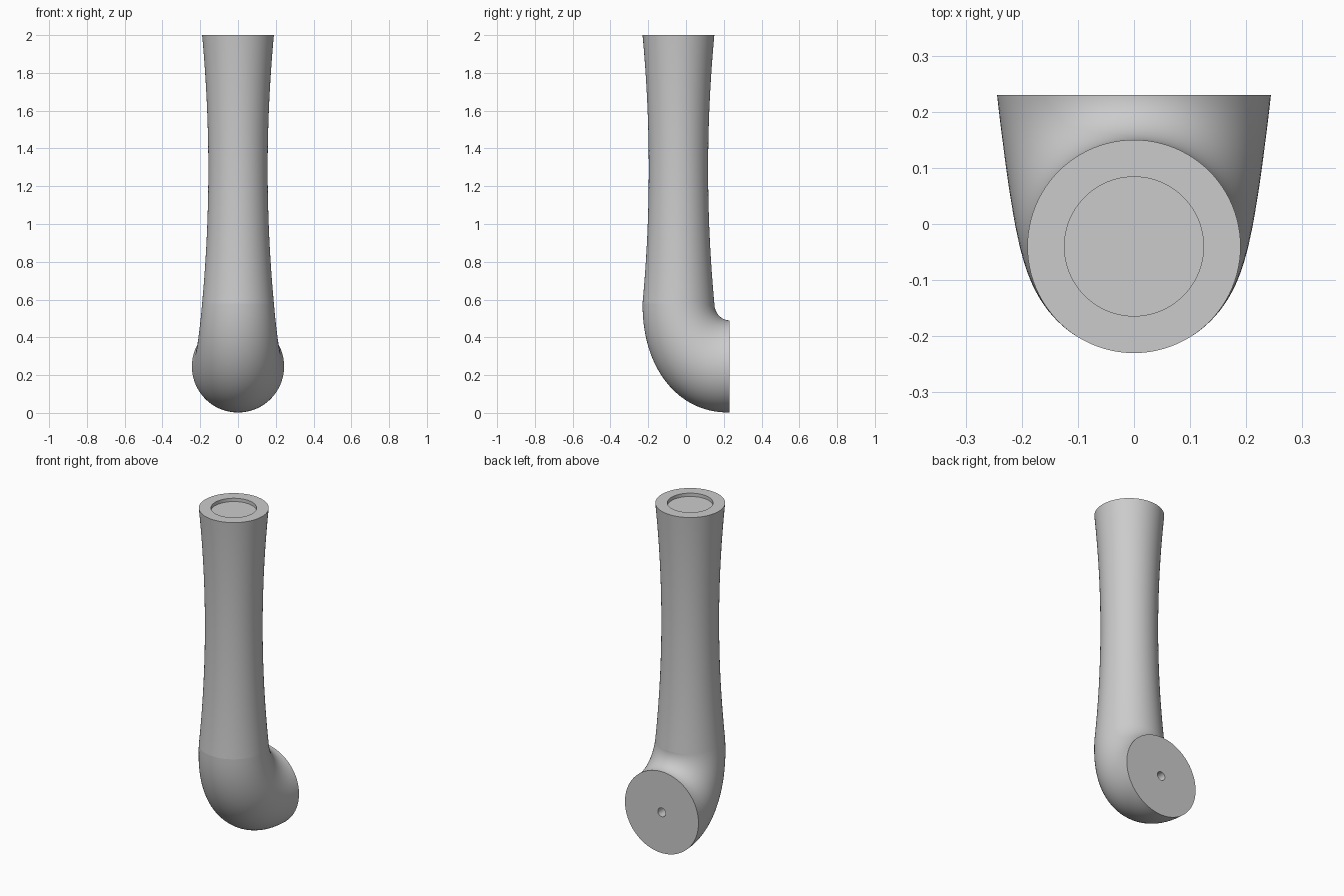
import bpy, bmesh
from math import sin, cos, pi
from mathutils import Vector

if "Cube" in bpy.data.objects:
    bpy.data.objects.remove(bpy.data.objects["Cube"])

SIDES = 96


def ring(center, u, v):
    """Closed ring of points spanned by half-axes u and v."""
    c, u, v = Vector(center), Vector(u), Vector(v)
    return [c + u * cos(2 * pi * i / SIDES) + v * sin(2 * pi * i / SIDES) for i in range(SIDES)]


def loft(name, rings):
    """Skin consecutive rings and cap both ends."""
    bm = bmesh.new()
    loops = [[bm.verts.new(p) for p in r] for r in rings]
    for a, b in zip(loops, loops[1:]):
        for i in range(SIDES):
            j = (i + 1) % SIDES
            bm.faces.new((a[i], a[j], b[j], b[i]))
    bm.faces.new(loops[0])
    bm.faces.new(loops[-1])
    bmesh.ops.recalc_face_normals(bm, faces=bm.faces[:])
    mesh = bpy.data.meshes.new(name)
    bm.to_mesh(mesh)
    bm.free()
    obj = bpy.data.objects.new(name, mesh)
    bpy.context.collection.objects.link(obj)
    bpy.ops.object.select_all(action='DESELECT')
    obj.select_set(True)
    bpy.context.view_layer.objects.active = obj
    bpy.ops.object.shade_smooth_by_angle()
    return obj


# Waisted column with a shallow round recess in its top
def flat_ring(r, z):
    return ring((0, -0.04, z), (r, 0, 0), (0, r, 0))


BOTTOM, TOP, STEPS = 0.58, 2.0, 32
column = []
for k in range(STEPS + 1):
    z = BOTTOM + (TOP - BOTTOM) * k / STEPS
    column.append(flat_ring(0.157 + 0.033 * ((z - 1.29) / 0.71) ** 2, z))
column += [flat_ring(0.124, TOP), flat_ring(0.124, TOP - 0.02)]
loft("column", column)

# Elbow swept between its outer heel curve and inner fillet
elbow = []
for k in range(33):
    t = k / 32
    c, s = max(cos(t * pi / 2), 0.0), sin(t * pi / 2)
    outer = Vector((0, 0.23 - 0.46 * c ** 0.93, 0.58 - 0.578 * s ** 0.93))
    inner = Vector((0, 0.23 - 0.08 * c, 0.58 - 0.09 * s))
    width = 0.19 + 0.054 * t
    elbow.append(ring((outer + inner) / 2, (width, 0, 0), (outer - inner) / 2))

# Small blind screw hole in the mounting face
for y in (0.23, 0.13):
    elbow.append(ring((0, y, 0.246), (0.026, 0, 0), (0, 0, -0.026)))
loft("elbow_mount", elbow)
